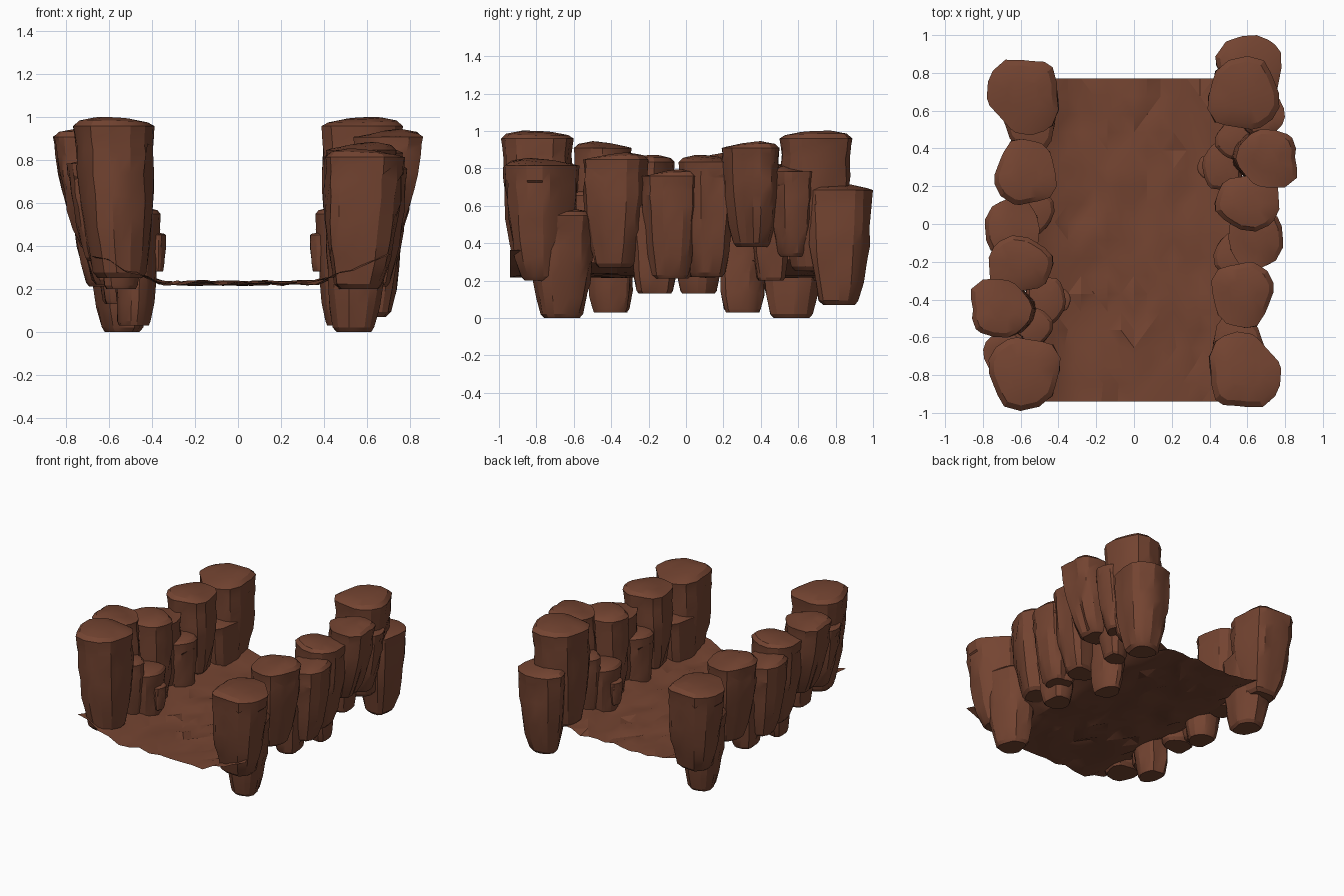
import bpy, bmesh, math, random

if "Cube" in bpy.data.objects:
    bpy.data.objects.remove(bpy.data.objects["Cube"])

rock_mat = bpy.data.materials.new("red_brown_rock")
rock_mat.diffuse_color = (0.175, 0.058, 0.031, 1)
rock_mat.use_nodes = True
rock_mat.node_tree.nodes["Principled BSDF"].inputs["Base Color"].default_value = rock_mat.diffuse_color
PIVOT_Y = -0.05      # the two walls are half-turn copies about this line
SIDES = 18


def finish(name, bm):
    me = bpy.data.meshes.new(name)
    bm.to_mesh(me)
    bm.free()
    me.materials.append(rock_mat)
    ob = bpy.data.objects.new(name, me)
    bpy.context.collection.objects.link(ob)
    return ob


def rock(name, x0, x1, y0, y1, z0, z1, seed, lean=0.05, bulk=0.6, turn=False):
    """Tapered boulder column: lobed outline, narrow foot, chipped domed top."""
    rng = random.Random(seed)
    ph = [rng.uniform(0, 6.28) for _ in range(3)]
    # lobed outline, normalised to -1..1 on both axes
    outline = []
    for i in range(SIDES):
        a = 2 * math.pi * (i + rng.uniform(-0.25, 0.25)) / SIDES
        r = 1 + 0.06 * math.sin(2 * a + ph[0]) + 0.06 * math.sin(3 * a + ph[1])
        r += 0.04 * math.sin(5 * a + ph[2])
        c, s = math.cos(a), math.sin(a)
        r /= (abs(c) ** 2.4 + abs(s) ** 2.4) ** (1 / 2.4)
        outline.append((r * c, r * s))
    xs, ys = [p[0] for p in outline], [p[1] for p in outline]
    outline = [(2 * (x - min(xs)) / (max(xs) - min(xs)) - 1,
                2 * (y - min(ys)) / (max(ys) - min(ys)) - 1) for x, y in outline]
    chips = [rng.choice((0, 0.01, 0.03, 0.05)) for _ in range(SIDES)]
    cx, cy, rx, ry, h = (x0 + x1) / 2, (y0 + y1) / 2, (x1 - x0) / 2, (y1 - y0) / 2, z1 - z0
    drift = rng.uniform(-0.01, 0.01)
    tilt = rng.uniform(-0.012, 0.012)
    # (height fraction, width fraction)
    profile = [(0, 0.36), (0.035, 0.5), (0.2, 0.68), (0.35, 0.8), (0.5, 0.89), (0.65, 0.95),
               (0.8, 0.98), (0.9, 0.97), (0.945, 1.0), (0.98, 0.85), (1.0, 0.45)]
    bm = bmesh.new()
    rings = []
    for k, (t, w) in enumerate(profile):
        ring = []
        if k < 7:
            w **= bulk
        for i, (u, v) in enumerate(outline):
            j = w * (1 + (rng.uniform(-0.07, 0.03) if 0 < k < 7 else 0))
            x = cx + u * rx * j - lean * (1 - t) ** 1.3
            y = cy + v * ry * j + drift * (1 - t)
            z = z0 + h * t
            if k == 7:
                z -= chips[i]
            if 1 < k < 7:
                z += rng.uniform(-0.035, 0.035) * h
            if k > 8:
                z += tilt * (u + v) - abs(tilt)
            ring.append(bm.verts.new((x, y, z)))
        rings.append(ring)
    for a, b in zip(rings, rings[1:]):
        for i in range(SIDES):
            n = (i + 1) % SIDES
            bm.faces.new((a[i], a[n], b[n], b[i]))
    bm.faces.new(rings[0][::-1])
    bm.faces.new(rings[-1])
    if turn:
        for v in bm.verts:
            v.co.x, v.co.y = -v.co.x, 2 * PIVOT_Y - v.co.y
    return finish(name, bm)


# right wall rocks: x0, x1, y0, y1, z0, z1, lean, bulk (lower = fuller foot)
WALL = {
    "tall_end_rock": (0.39, 0.77, 0.50, 0.89, 0.25, 1.00, 0.03, 0.6),
    "outer_slab_rock": (0.58, 0.80, 0.45, 0.69, 0.33, 0.81, 0.05, 0.6),
    "leaning_rock": (0.54, 0.865, 0.19, 0.50, 0.38, 0.94, 0.08, 0.6),
    "inner_mid_rock": (0.43, 0.77, -0.04, 0.26, 0.22, 0.87, 0.03, 0.6),
    "outer_mid_rock": (0.50, 0.79, -0.25, 0.09, 0.21, 0.79, 0.03, 0.6),
    "broad_rock": (0.41, 0.74, -0.55, -0.20, 0.27, 0.88, 0.02, 0.7),
    "short_end_rock": (0.40, 0.78, -0.97, -0.57, 0.20, 0.85, 0.03, 0.7),
    "deep_foot_rock": (0.41, 0.71, -0.83, -0.48, 0.00, 0.58, 0.02, 0.6),
    "inner_deep_rock": (0.36, 0.57, 0.17, 0.44, 0.03, 0.58, -0.02, 0.4),
    "inner_pebble": (0.335, 0.42, 0.24, 0.36, 0.28, 0.46, 0.0, 0.5),
    "middle_foot_rock": (0.42, 0.66, -0.30, -0.04, 0.13, 0.62, 0.0, 0.4),
    "inner_step_rock": (0.43, 0.66, 0.34, 0.56, 0.20, 0.68, 0.0, 0.5),
}
for n, (name, d) in enumerate(WALL.items()):
    for side, turn in (("right_", False), ("left_", True)):
        rock(side + name, *d[:6], seed=n + 3, lean=d[6], bulk=d[7], turn=turn)

# single extra rock at the back right corner
rock("back_corner_rock", 0.43, 0.78, 0.65, 1.0, 0.07, 0.72, seed=40, lean=0.0, bulk=0.7)

# rough canyon floor: a thin sheet curling up under the walls, widest at the front
rng = random.Random(8)
bm = bmesh.new()
NX, NY = 16, 18
grid = []
for j in range(NY + 1):
    t = j / NY
    flare = max(0, 1 - t / 0.22)
    row = []
    for i in range(NX + 1):
        side = 2 * i / NX - 1
        x = side * (0.56 + flare * (0.16 if side > 0 else 0.13))
        rise = max(0, abs(x) - 0.36) / 0.36
        z = 0.225 + 0.15 * rise ** 1.1 + rng.uniform(-0.012, 0.016)
        row.append(bm.verts.new((x, -0.94 + 1.71 * t, z)))
    grid.append(row)
for j in range(NY):
    for i in range(NX):
        bm.faces.new((grid[j][i], grid[j][i + 1], grid[j + 1][i + 1], grid[j + 1][i]))
bmesh.ops.triangulate(bm, faces=bm.faces)
finish("canyon_floor", bm)

# soft faces with crisp edges
bpy.ops.object.select_all(action='SELECT')
bpy.context.view_layer.objects.active = bpy.data.objects["canyon_floor"]
bpy.ops.object.shade_smooth_by_angle(angle=math.radians(22))
